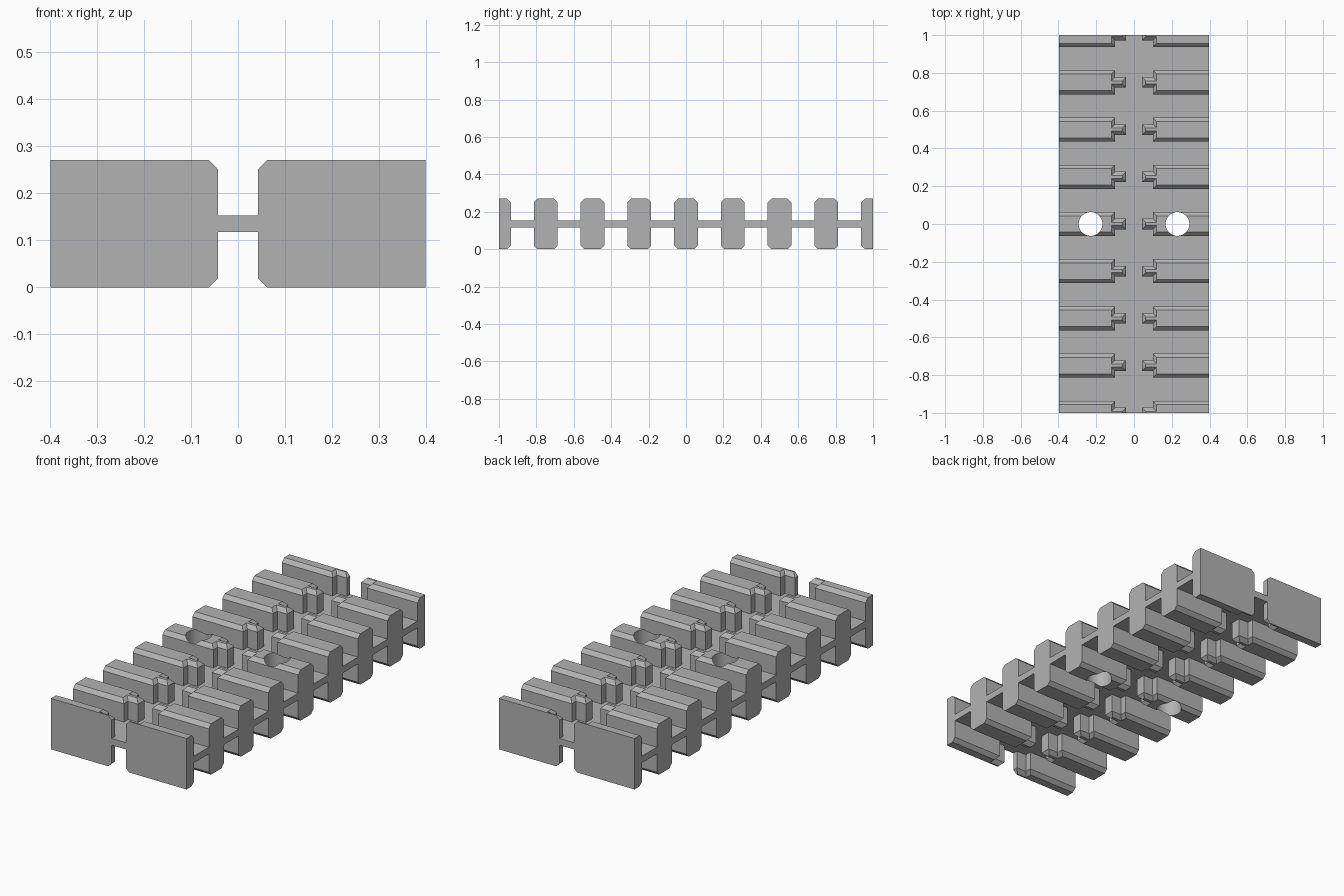
import bpy
import bmesh
from mathutils import Matrix

cube = bpy.data.objects.get("Cube")
if cube:
    bpy.data.objects.remove(cube, do_unlink=True)

HALF_X, HEIGHT = 0.398, 0.27
WEB_Z, WEB_T = 0.135, 0.036
PITCH, RIB, TONGUE = 0.25, 0.0635, 0.028   # spacing and half widths
RIB_X, TONGUE_X = 0.1, 0.042               # inner ends
CHAMFER = 0.02
HOLE_X, HOLE_R = 0.23, 0.063

grey = bpy.data.materials.new("plain grey")
grey.use_nodes = True
colour = (0.45, 0.45, 0.45, 1)
grey.diffuse_color = colour
grey.node_tree.nodes["Principled BSDF"].inputs["Base Color"].default_value = colour


def make_object(name, bm):
    bmesh.ops.recalc_face_normals(bm, faces=bm.faces)
    mesh = bpy.data.meshes.new(name)
    bm.to_mesh(mesh)
    bm.free()
    mesh.materials.append(grey)
    obj = bpy.data.objects.new(name, mesh)
    bpy.context.collection.objects.link(obj)
    return obj


def rib_outline(c, up, down):
    """T-shaped plan, inset by c; a side switched off is cut flat at the middle."""
    def side(s):
        return [(HALF_X, s * (RIB - c)), (RIB_X + c, s * (RIB - c)),
                (RIB_X + c, s * (TONGUE - c)), (TONGUE_X + c, s * (TONGUE - c))]
    flat = [(HALF_X, 0), (TONGUE_X + c, 0)]
    return (side(1) if up else flat) + (side(-1) if down else flat)[::-1]


def add_rib(bm, y, sx, up, down):
    layers = [(0, CHAMFER), (CHAMFER, 0), (HEIGHT - CHAMFER, 0), (HEIGHT, CHAMFER)]
    rings = [[bm.verts.new((sx * px, y + py, z)) for px, py in rib_outline(c, up, down)]
             for z, c in layers]
    for low, high in zip(rings, rings[1:]):
        n = len(low)
        for i in range(n):
            j = (i + 1) % n
            bm.faces.new((low[i], low[j], high[j], high[i]))
    bm.faces.new(rings[0])
    bm.faces.new(rings[-1])


def apply_boolean(target, tool, operation):
    mod = target.modifiers.new(operation.title(), 'BOOLEAN')
    mod.object = tool
    mod.operation = operation
    mod.solver = 'EXACT'
    bpy.ops.object.select_all(action='DESELECT')
    bpy.context.view_layer.objects.active = target
    target.select_set(True)
    bpy.ops.object.modifier_apply(modifier=mod.name)
    bpy.data.objects.remove(tool, do_unlink=True)


# Central web
bm = bmesh.new()
bmesh.ops.create_cube(bm, size=1, matrix=Matrix.Translation((0, 0, WEB_Z))
                      @ Matrix.Diagonal((2 * HALF_X, 2, WEB_T, 1)))
strip = make_object("ribbed_strip", bm)

# Two rows of ribs, halved at both ends of the strip
bm = bmesh.new()
for k in range(-4, 5):
    for sx in (-1, 1):
        add_rib(bm, k * PITCH, sx, k < 4, k > -4)
apply_boolean(strip, make_object("ribs", bm), 'UNION')

# Screw holes through the middle ribs
bm = bmesh.new()
for sx in (-1, 1):
    bmesh.ops.create_cone(bm, cap_ends=True, segments=48, radius1=HOLE_R, radius2=HOLE_R,
                          depth=1, matrix=Matrix.Translation((sx * HOLE_X, 0, WEB_Z)))
apply_boolean(strip, make_object("hole_cutter", bm), 'DIFFERENCE')

bpy.ops.object.shade_smooth_by_angle()
